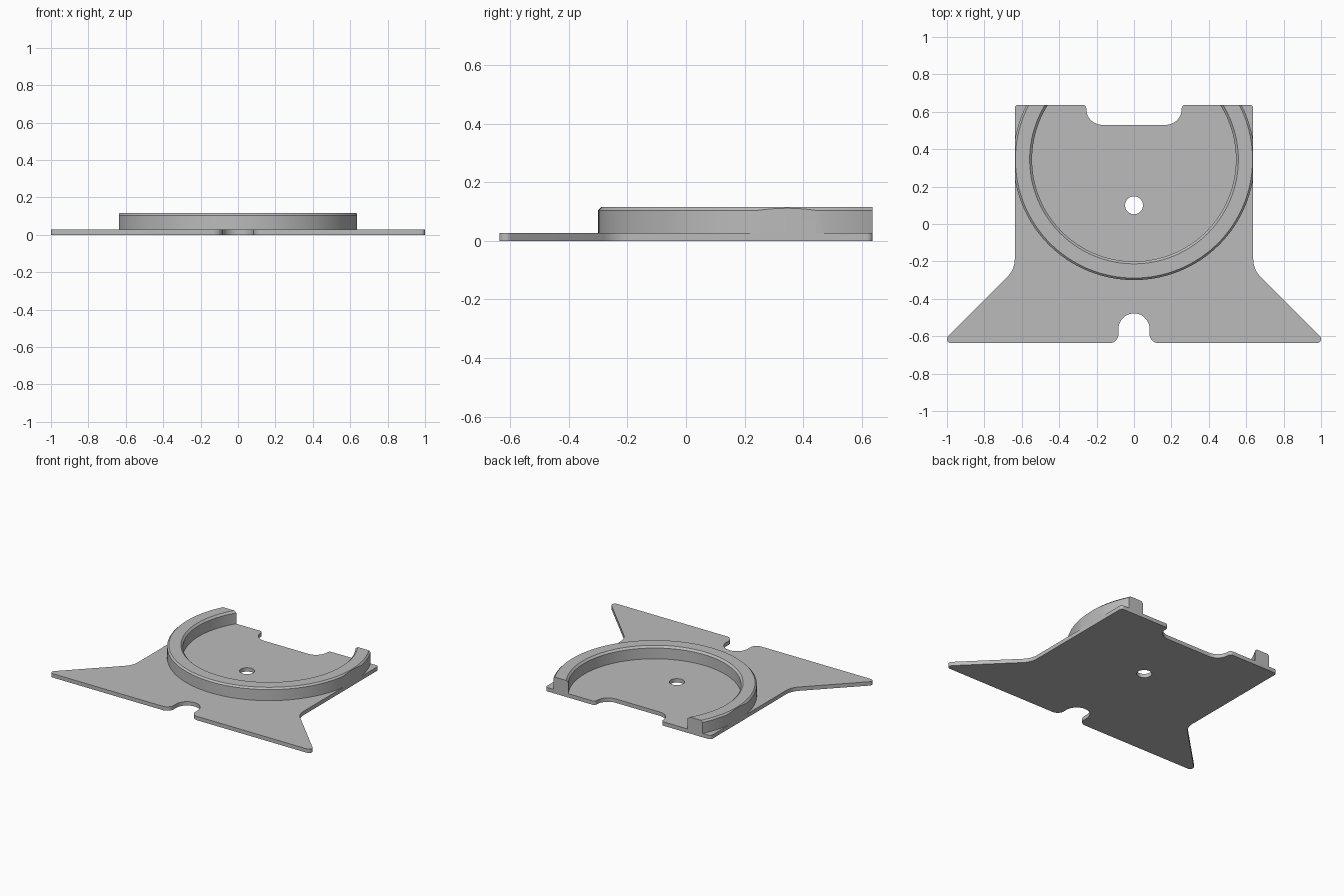
import bpy, bmesh, math
from mathutils import Vector

cube = bpy.data.objects.get("Cube")
if cube:
    bpy.data.objects.remove(cube, do_unlink=True)

HALF = 0.6375          # half depth of the plate, half width of its body
PLATE_TOP = 0.027
RIM_TOP = 0.115
RIM_Y = 0.345          # centre of the round rim

grey = bpy.data.materials.new("light_grey")
grey.use_nodes = True
grey.diffuse_color = (0.5, 0.5, 0.5, 1)
grey.node_tree.nodes["Principled BSDF"].inputs["Base Color"].default_value = (0.5, 0.5, 0.5, 1)


def fillet(prev, corner, nxt, r, steps=10):
    """Points of an arc of radius r that rounds the corner."""
    p, c, n = Vector(prev), Vector(corner), Vector(nxt)
    a, b = (p - c).normalized(), (n - c).normalized()
    half = a.angle(b) / 2
    centre = c + (a + b).normalized() * (r / math.sin(half))
    start = c + a * (r / math.tan(half)) - centre
    end = c + b * (r / math.tan(half)) - centre
    sweep = math.pi - 2 * half
    return [centre + (start * math.sin(sweep * (1 - i / steps)) + end * math.sin(sweep * i / steps))
            / math.sin(sweep) for i in range(steps + 1)]


def finish(name, bm):
    bmesh.ops.recalc_face_normals(bm, faces=bm.faces[:])
    mesh = bpy.data.meshes.new(name)
    bm.to_mesh(mesh)
    bm.free()
    mesh.materials.append(grey)
    obj = bpy.data.objects.new(name, mesh)
    bpy.context.collection.objects.link(obj)
    bpy.ops.object.select_all(action='DESELECT')
    obj.select_set(True)
    bpy.context.view_layer.objects.active = obj
    bpy.ops.object.shade_smooth_by_angle(angle=math.radians(30))
    return obj


# Base plate: right half of the outline as (x, y, corner radius), front to back
corners = [(0.083, -0.561, 0), (0.083, -HALF, 0.05), (1.0325, -HALF, 0.023),
           (HALF, -0.2425, 0.13), (HALF, HALF, 0.02), (0.255, HALF, 0.02),
           (0.255, 0.53, 0.085), (0, 0.53, 0)]
half = []
for i, (x, y, r) in enumerate(corners):
    if r:
        half += fillet(corners[i - 1][:2], (x, y), corners[i + 1][:2], r)
# Round end of the front notch
notch = [Vector((0.083 * math.sin(t), -0.561 + 0.083 * math.cos(t)))
         for t in (math.pi / 2 * k / 12 for k in range(1, 13))]
half = notch + half
outline = [Vector((0, -0.478))] + half + [Vector((-p.x, p.y)) for p in reversed(half)]
hole = [Vector((0.048 * math.cos(t), 0.10 + 0.048 * math.sin(t)))
        for t in (math.tau * k / 40 for k in range(40))]

bm = bmesh.new()
for loop in (outline, hole):
    verts = [bm.verts.new((p.x, p.y, 0)) for p in loop]
    for i, v in enumerate(verts):
        bm.edges.new((verts[i - 1], v))
bmesh.ops.triangle_fill(bm, use_beauty=True, edges=bm.edges[:], normal=(0, 0, 1))
top = bmesh.ops.extrude_face_region(bm, geom=bm.faces[:], use_keep_orig=True)["geom"]
bmesh.ops.translate(bm, vec=(0, 0, PLATE_TOP),
                    verts=[g for g in top if isinstance(g, bmesh.types.BMVert)])
finish("base_plate", bm)

# Raised rim: chamfered section spun round, then trimmed to the plate's edges
section = [(0.545, PLATE_TOP), (0.645, PLATE_TOP), (0.645, RIM_TOP - 0.011),
           (0.634, RIM_TOP), (0.558, RIM_TOP), (0.545, RIM_TOP - 0.013)]
bm = bmesh.new()
verts = [bm.verts.new((r, RIM_Y, z)) for r, z in section]
edges = [bm.edges.new((verts[i - 1], v)) for i, v in enumerate(verts)]
bmesh.ops.spin(bm, geom=verts + edges, cent=(0, RIM_Y, 0), axis=(0, 0, 1),
               angle=math.tau, steps=128, use_merge=True)
bmesh.ops.remove_doubles(bm, verts=bm.verts[:], dist=1e-5)
for normal in ((0, 1, 0), (1, 0, 0), (-1, 0, 0)):
    bmesh.ops.bisect_plane(bm, geom=bm.verts[:] + bm.edges[:] + bm.faces[:], dist=1e-6,
                           plane_co=Vector(normal) * HALF, plane_no=normal, clear_outer=True)
    bmesh.ops.holes_fill(bm, edges=[e for e in bm.edges if e.is_boundary], sides=0)
finish("round_rim", bm)
